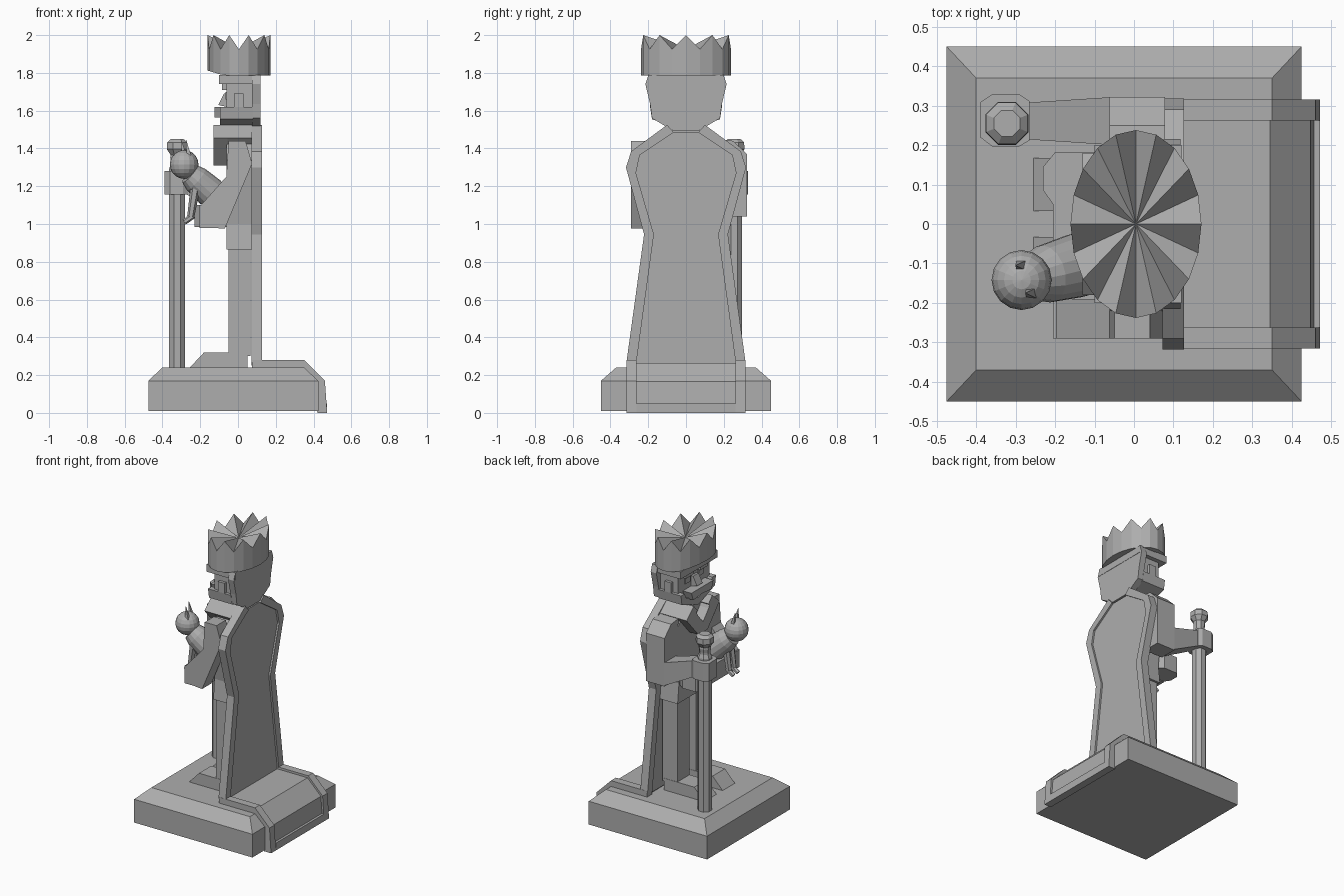
import bpy, bmesh, math
from mathutils import Vector

if "Cube" in bpy.data.objects:
    bpy.data.objects.remove(bpy.data.objects["Cube"])

stone = bpy.data.materials.new("plain grey")
stone.diffuse_color = (0.42, 0.42, 0.42, 1)
stone.use_nodes = True
stone.node_tree.nodes["Principled BSDF"].inputs["Base Color"].default_value = stone.diffuse_color


def finish(name, bm):
    bmesh.ops.recalc_face_normals(bm, faces=bm.faces)
    me = bpy.data.meshes.new(name)
    bm.to_mesh(me)
    bm.free()
    me.materials.append(stone)
    ob = bpy.data.objects.new(name, me)
    bpy.context.collection.objects.link(ob)
    return ob


def loft(name, rings):
    """Skin closed rings of points, with capped ends."""
    bm = bmesh.new()
    vs = [[bm.verts.new(p) for p in r] for r in rings]
    n = len(vs[0])
    for a, b in zip(vs, vs[1:]):
        for i in range(n):
            bm.faces.new((a[i], a[(i + 1) % n], b[(i + 1) % n], b[i]))
    bm.faces.new(vs[0])
    bm.faces.new(vs[-1])
    return finish(name, bm)


def along_x(name, yz, x0, x1):
    return loft(name, [[(x, y, z) for y, z in yz] for x in (x0, x1)])


def along_y(name, xz, y0, y1):
    return loft(name, [[(x, y, z) for x, z in xz] for y in (y0, y1)])


def rect(x0, x1, y0, y1, z):
    return [(x0, y0, z), (x1, y0, z), (x1, y1, z), (x0, y1, z)]


def box(name, x0, x1, y0, y1, z0, z1):
    return loft(name, [rect(x0, x1, y0, y1, z0), rect(x0, x1, y0, y1, z1)])


def turned(name, p, q, stations, n=8):
    """Round part from p to q; stations are (fraction, radius)."""
    p, q = Vector(p), Vector(q)
    rot = (q - p).to_track_quat('Z', 'Y')
    off = math.pi / n
    return loft(name, [[p.lerp(q, t) + rot @ Vector((r * math.cos(off + i * 2 * math.pi / n),
                        r * math.sin(off + i * 2 * math.pi / n), 0)) for i in range(n)]
                       for t, r in stations])


def flip(pts, s):
    return [(s * a, b) for a, b in pts]


# Plinth with sloped top edge
loft("plinth", [rect(-.475, .425, -.45, .45, .01), rect(-.475, .425, -.45, .45, .17),
                rect(-.40, .35, -.37, .37, .24)])

# Cloak: back panel, raised border and train over the plinth
outer = [(.10, 1.525), (.29, 1.385), (.318, 1.30), (.222, .945), (.315, .27)]
inner = [(.065, 1.485), (.245, 1.365), (.265, 1.27), (.17, .945), (.265, .25)]
panel = inner + flip(inner, -1)[::-1]
along_x("cloak_panel", panel, .08, .115)
train = [(.075, .22), (.075, .28), (.35, .28), (.46, .17), (.472, 0), (.42, 0), (.41, .15), (.33, .22)]
train_in = [(.09, .22), (.09, .265), (.345, .265), (.447, .165), (.458, .02), (.42, .02), (.41, .15), (.33, .22)]
along_y("train_panel", train_in, -.265, .265)
for s in (-1, 1):
    for i in range(4):
        along_x("cloak_border", flip([outer[i], outer[i + 1], inner[i + 1], inner[i]], s), .072, .127)
    along_y("train_border", train, s * .262, s * .315)
box("train_hem", .42, .472, -.262, .262, 0, .05)

# Legs, shoes, tunic
for s in (-1, 1):
    c = s * .1
    loft("leg", [rect(-.05, .065, c - .065, c + .065, z) for z in (.3, .63, .9)])
    along_y("shoe", [(-.255, .24), (-.18, .32), (.05, .32), (.05, .24)], c - .067, c + .067)
loft("tunic", [rect(-.062, .072, -.18, .18, .865), rect(-.062, .072, -.165, .165, 1.0),
               rect(-.062, .072, -.22, .22, 1.34), rect(-.062, .08, -.10, .10, 1.48)])

# Fur collar running over the shoulders and down the chest
for s in (-1, 1):
    along_x("collar_shoulder", flip([(.10, 1.525), (.06, 1.48), (.135, 1.41), (.18, 1.455)], s), -.13, .08)
    along_x("collar_lapel", flip([(.10, 1.525), (.18, 1.455), (.05, 1.31), (0, 1.31), (0, 1.38), (.06, 1.45)], s),
            -.13, -.055)

# Arm holding the staff
along_x("staff_upper_arm", [(.17, 1.45), (.25, 1.44), (.322, 1.37), (.322, 1.04), (.2, 1.04)], -.062, .078)
loft("staff_forearm", [
    [(-.05, .2, 1.04), (-.05, .322, 1.04), (-.05, .322, 1.2), (-.05, .2, 1.2)],
    [(-.28, .215, 1.16), (-.28, .307, 1.16), (-.28, .307, 1.27), (-.28, .215, 1.27)]])
fist = [(-.39, .22), (-.36, .197), (-.29, .197), (-.265, .212), (-.265, .312), (-.29, .328), (-.36, .328), (-.39, .308)]
loft("staff_fist", [[(x, y, z) for x, y in fist] for z in (1.155, 1.28)])

# Staff with knob
b, t = (-.322, .255, .24), (-.322, .255, 1.45)
turned("staff", b, t, [(0, .046), (.87, .046), (.89, .036), (.915, .036)])
turned("staff_knob", (-.322, .255, 1.33), t,
       [(0, .036), (.2, .04), (.3, .038), (.55, .059), (.85, .057), (1, .036)])

# Bent arm across the waist
along_y("bent_upper_arm", [(.075, 1.32), (.04, 1.44), (-.05, 1.44), (-.062, 1.25), (-.205, 1.09),
                           (-.205, .985), (-.07, .975)], -.29, -.19)
box("bent_forearm", -.205, -.07, -.29, .05, .98, 1.10)
hand = [(-.205, .05), (-.23, .085), (-.23, .145), (-.2, .182), (-.1, .182), (-.06, .15), (-.06, .05)]
loft("bent_hand", [[(x, y, z) for x, y in hand] for z in (.985, 1.10)])

# Bundled small figure carried on the arm
turned("bundle", (-.125, -.10, 1.15), (-.255, -.135, 1.265), [(0, .07), (.15, .082), (.75, .074), (1, .06)], 16)
bm = bmesh.new()
bmesh.ops.create_uvsphere(bm, u_segments=16, v_segments=10, radius=.076)
bmesh.ops.translate(bm, vec=(-.285, -.142, 1.315), verts=bm.verts)
head = finish("bundle_head", bm)
head.data.polygons.foreach_set("use_smooth", [False] * len(head.data.polygons))
for x, y in ((-.285, -.105), (-.26, -.175)):
    turned("bundle_tuft", (x, y, 1.36), (x - .015, y, 1.445), [(0, .018), (1, .001)], 4)
for y in (-.16, -.11):
    turned("bundle_limb", (-.225, y, 1.2), (-.25, y, 1.04), [(0, .026), (1, .019)], 6)
    turned("bundle_foot", (-.235, y, 1.045), (-.285, y, 1.01), [(0, .016), (1, .015)], 6)

# Head, hair and beard
face = [(.17, 1.79), (.17, 1.61), (.155, 1.57), (.05, 1.5)]
along_x("face", face + flip(face, -1)[::-1], -.06, .09)
box("neck", -.05, .08, -.075, .075, 1.44, 1.55)
back = [(.20, 1.785), (.215, 1.74), (.19, 1.635), (.18, 1.56), (.07, 1.495)]
along_x("back_hair", back + flip(back, -1)[::-1], .075, .118)
box("hair_band", -.10, .12, -.2, .2, 1.74, 1.79)
for s in (-1, 1):
    along_x("jaw_beard", flip([(.19, 1.62), (.18, 1.555), (.0, 1.49), (0, 1.54), (.13, 1.58), (.15, 1.62)], s),
            -.095, .08)
    along_x("moustache", flip([(0, 1.62), (.12, 1.62), (.10, 1.565), (0, 1.575)], s), -.125, -.05)
    box("ear", -.02, .03, s * .16, s * .19, 1.62, 1.69)
    box("eye", -.067, -.05, s * .045, s * .1, 1.66, 1.70)
    box("eyebrow", -.085, -.05, s * .035, s * .12, 1.71, 1.74)
along_y("nose", [(-.06, 1.69), (-.075, 1.69), (-.105, 1.63), (-.06, 1.62)], -.03, .03)

# Pointed crown, pleated in to its centre
bm = bmesh.new()
low, high = [], []
for i in range(20):
    a = i * math.pi / 10
    x, y = .005 + .166 * math.cos(a), .238 * math.sin(a)
    low.append(bm.verts.new((x, y, 1.785 + max(0, -x - .07) * .3)))
    high.append(bm.verts.new((x, y, 2.0 if i % 2 == 0 else 1.925)))
mid = bm.verts.new((.005, 0, 1.925))
for i in range(20):
    j = (i + 1) % 20
    bm.faces.new((low[i], low[j], high[j], high[i]))
    bm.faces.new((high[i], high[j], mid))
bm.faces.new(low)
finish("crown", bm)
